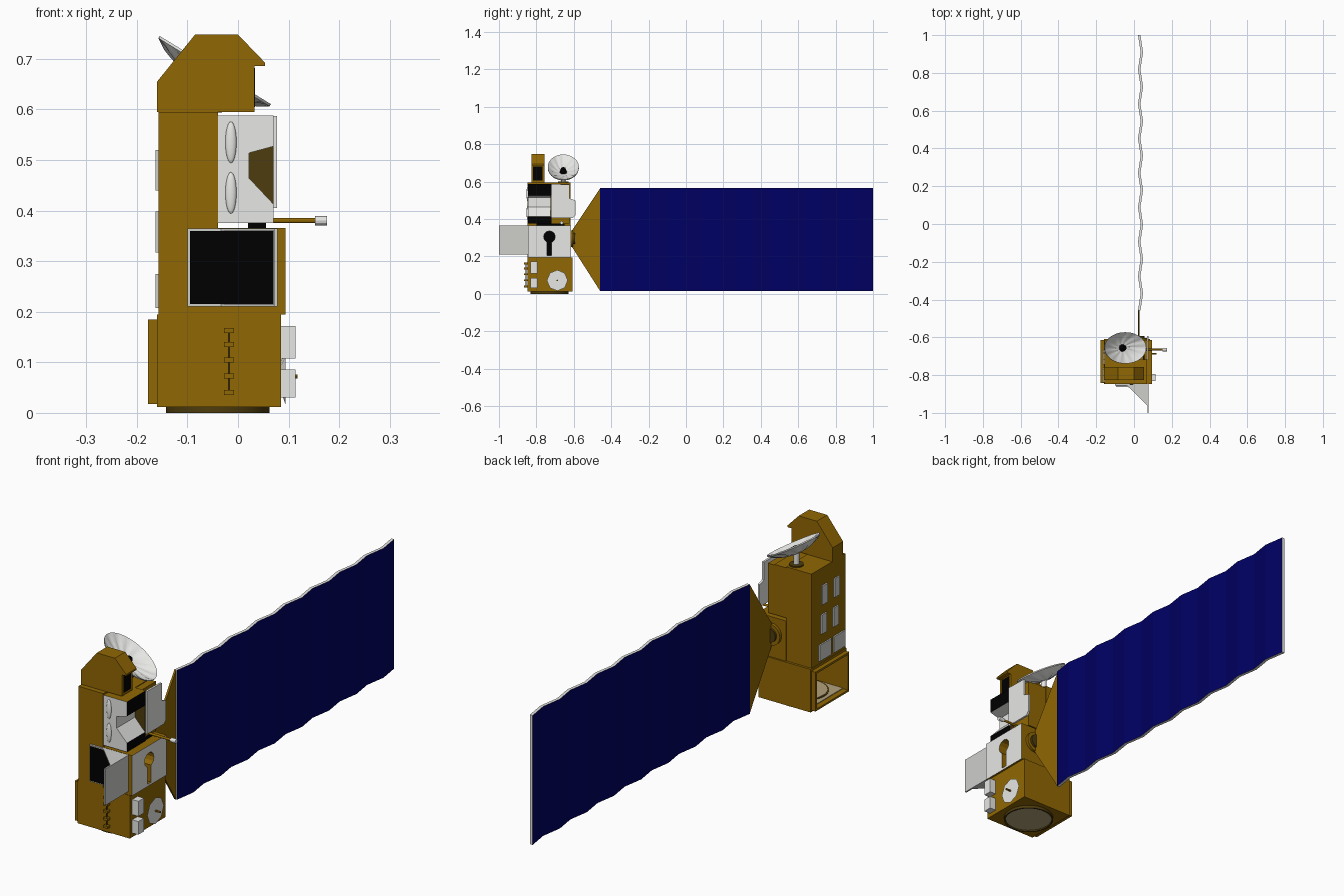
import bpy, bmesh, math
from mathutils import Vector, Matrix

if "Cube" in bpy.data.objects:
    bpy.data.objects.remove(bpy.data.objects["Cube"])


def material(name, *rgb):
    m = bpy.data.materials.new(name)
    m.diffuse_color = (*rgb, 1)
    m.use_nodes = True
    m.node_tree.nodes["Principled BSDF"].inputs["Base Color"].default_value = m.diffuse_color
    return m


GOLD = material("gold foil", .28, .135, .001)
WHITE = material("white paint", .8, .8, .78)
GREY = material("light grey", .62, .62, .6)
TAN = material("tan", .45, .36, .2)
BLACK = material("black", 0, 0, 0)
NAVY = material("navy cells", 0, 0, .125)
OLIVE = material("dark olive", .075, .045, .004)


def finish(name, bm, *mats, rule=None, smooth=False):
    bmesh.ops.recalc_face_normals(bm, faces=bm.faces[:])
    for f in bm.faces:
        if rule:
            f.material_index = rule(f)
    me = bpy.data.meshes.new(name)
    bm.to_mesh(me)
    bm.free()
    for m in mats:
        me.materials.append(m)
    ob = bpy.data.objects.new(name, me)
    bpy.context.collection.objects.link(ob)
    if smooth:
        bpy.ops.object.select_all(action='DESELECT')
        ob.select_set(True)
        bpy.context.view_layer.objects.active = ob
        bpy.ops.object.shade_smooth_by_angle()
    return ob


def prism(name, pts, axis, a, b, *mats, rule=None):
    """Extrude a 2D outline along x (outline yz), y (outline xz) or z (outline xy)."""
    bm = bmesh.new()
    place = {'x': lambda p, t: (t, *p), 'y': lambda p, t: (p[0], t, p[1]), 'z': lambda p, t: (*p, t)}[axis]
    lo = [bm.verts.new(place(p, a)) for p in pts]
    hi = [bm.verts.new(place(p, b)) for p in pts]
    bm.faces.new(lo)
    bm.faces.new(hi)
    n = len(pts)
    for i in range(n):
        bm.faces.new((lo[i], lo[(i + 1) % n], hi[(i + 1) % n], hi[i]))
    return finish(name, bm, *mats, rule=rule)


def box(name, x, y, z, *mats, rule=None):
    return prism(name, [(x[0], y[0]), (x[1], y[0]), (x[1], y[1]), (x[0], y[1])], 'z', *z, *mats, rule=rule)


def rod(name, p, q, r, mat, r2=None, sides=24):
    p, q = Vector(p), Vector(q)
    bm = bmesh.new()
    turn = (q - p).to_track_quat('Z', 'Y').to_matrix().to_4x4()
    bmesh.ops.create_cone(bm, cap_ends=True, segments=sides, radius1=r, radius2=r if r2 is None else r2,
                          depth=(q - p).length, matrix=Matrix.Translation((p + q) / 2) @ turn)
    return finish(name, bm, mat, smooth=sides > 12)


def cut(ob, cutter):
    mod = ob.modifiers.new("cut", 'BOOLEAN')
    mod.object, mod.solver = cutter, 'EXACT'
    bpy.context.view_layer.update()
    ev = ob.evaluated_get(bpy.context.evaluated_depsgraph_get())
    me = bpy.data.meshes.new_from_object(ev)
    ob.modifiers.clear()
    ob.data = me
    bpy.data.objects.remove(cutter)


# Base module: hollow, open on the left side, with a raised rim
base = box("base", (-.16, .085), (-.848, -.608), (.012, .195), GOLD)
cut(base, box("cutter", (-.3, .07), (-.833, -.624), (.026, .176), GOLD))
rim = box("base_rim", (-.178, -.16), (-.842, -.615), (.018, .185), GOLD)
cut(rim, box("cutter", (-.3, .07), (-.833, -.624), (.026, .176), GOLD))
box("base_floor", (-.155, .07), (-.833, -.624), (.026, .029), TAN)
rod("floor_ring", (-.04, -.73, .029), (-.04, -.73, .031), .1, OLIVE, sides=32)
rod("floor_ring_centre", (-.04, -.73, .03), (-.04, -.73, .032), .093, TAN, sides=32)
adapter = rod("adapter_ring", (-.04, -.73, 0), (-.04, -.73, .013), .102, OLIVE, sides=40)
cut(adapter, rod("cutter", (-.04, -.73, -.01), (-.04, -.73, .02), .096, OLIVE, sides=40))
rod("adapter_disc", (-.04, -.73, .006), (-.04, -.73, .013), .097, TAN, sides=40)

# Front hinge stack
for i, z in enumerate((.04, .073, .105, .135, .163)):
    box(f"hinge_{i}", (-.028, -.008), (-.866, -.848), (z - .005, z + .005), GOLD)
box("hinge_pole", (-.02, -.016), (-.858, -.854), (.035, .168), OLIVE)

# White electronics boxes and small octagonal antenna on the right side
for z in ((.03, .086), (.108, .172)):
    box("side_box", (.085, .114), (-.832, -.795), z, WHITE)
rod("small_antenna", (.085, -.688, .072), (.094, -.688, .072), .03, WHITE, r2=.056, sides=8)
rod("small_antenna_pin", (.09, -.688, .072), (.118, -.688, .072), .004, GOLD, sides=8)

# Main column with windows on its left face
box("column", (-.157, -.04), (-.848, -.618), (.195, .595), GOLD)
for z, spans in (((.44, .52), ((-.72, -.685), (-.802, -.767))),
                 ((.317, .398), ((-.715, -.68), (-.795, -.76))),
                 ((.207, .275), ((-.745, -.666), (-.838, -.762)))):
    for y in spans:
        box("window", (-.163, -.157), y, z, GREY)

# Lower instrument: gold block, white right face, keyhole recess
block = box("lower_instrument", (-.04, .094), (-.846, -.615), (.195, .366), GOLD)
for cutter in (rod("cutter", (.04, -.73, .305), (.2, -.73, .305), .031, GOLD, sides=12),
               box("cutter", (.04, .2), (-.742, -.718), (.205, .3), GOLD)):
    cut(block, cutter)
for m in (WHITE, BLACK):
    block.data.materials.append(m)
for f in block.data.polygons:
    f.material_index = 0 if f.normal.x < .9 else (1 if f.center.x > .09 else 2)

# Front radiator with sunshade: tall side plate plus triangular top and bottom
box("radiator_frame", (-.1, .078), (-.856, -.846), (.21, .365), GREY)
box("radiator_panel", (-.095, .07), (-.859, -.855), (.215, .36), BLACK)
box("shade_side", (.071, .078), (-1, -.85), (.21, .365), GREY)
for z in (.21, .36):
    prism("shade_triangle", [(-.04, -.85), (.075, -.85), (.075, -.965)], 'z', z, z + .005, GREY)


def scoop_colour(f):  # white outside, black right faces and underside, gold top
    if f.normal.z > .98:
        return 2
    return int(f.normal.x > .9 and f.calc_center_median().x > .05 or f.normal.z < -.98)


# Upper instrument: white scoop block beside a gold block
prism("scoop_block", [(-.04, .375), (.07, .375), (.07, .413), (.022, .464), (.022, .514), (.07, .527),
                      (.07, .588), (-.04, .588)], 'y', -.846, -.72, WHITE, BLACK, GOLD, rule=scoop_colour)
box("upper_rear_block", (-.04, .05), (-.72, -.622), (.375, .585), GOLD)
box("scoop_rear_wall", (.02, .07), (-.724, -.718), (.376, .587), OLIVE)
box("instrument_gap", (.02, .055), (-.80, -.65), (.364, .377), BLACK)
prism("side_shield", [(-.72, .405), (-.605, .405), (-.592, .42), (-.592, .5), (-.622, .51), (-.622, .585),
                      (-.72, .587)], 'x', .068, .077, WHITE)
for z in (.435, .535):
    bm = bmesh.new()
    bmesh.ops.create_uvsphere(bm, u_segments=20, v_segments=12, radius=1,
                              matrix=Matrix.Translation((-.014, -.846, z)) @ Matrix.Diagonal((.011, .007, .041, 1)))
    finish("oval_cover", bm, WHITE, smooth=True)

# Short boom
rod("boom", (.03, -.665, .38), (.155, -.665, .38), .005, GOLD, sides=12)
rod("boom_tip", (.152, -.665, .38), (.176, -.665, .38), .009, WHITE, sides=12)

# Top hood with a dark opening on the right
prism("hood", [(-.16, .595), (-.16, .655), (-.085, .748), (0, .748), (.053, .693), (.053, .686), (.033, .686),
               (.033, .595)], 'y', -.827, -.757, GOLD)
box("hood_opening", (.03, .0336), (-.817, -.767), (.605, .682), BLACK)

# Oval crinkled dish: upper and lower shells lofted from rings, tilted to the right
bm = bmesh.new()
N, RINGS = 48, 6


def dish_ring(t, drop):
    ring = []
    for i in range(N):
        a = 2 * math.pi * i / N
        h = .034 * (t * t - 1) + .004 * t * math.cos(12 * a + 4 * t) * (t < 1) - drop
        ring.append(bm.verts.new((.129 * t * math.cos(a), .083 * t * math.sin(a), h)))
    return ring


rings = [dish_ring(k / RINGS, 0) for k in range(1, RINGS + 1)]
rings += [dish_ring(k / RINGS, .005) for k in range(RINGS, 0, -1)]
for r0, r1 in zip(rings, rings[1:]):
    for i in range(N):
        j = (i + 1) % N
        bm.faces.new((r0[i], r0[j], r1[j], r1[i]))
bm.faces.new(rings[0])
bm.faces.new(rings[-1])
tilt = Matrix.Translation((-.045, -.656, .678)) @ Matrix.Rotation(math.radians(31.5), 4, 'Y')
bm.transform(tilt)
finish("dish", bm, WHITE, smooth=True)
rod("dish_feed", tilt @ Vector((0, 0, -.034)), tilt @ Vector((0, 0, -.008)), .02, BLACK, r2=.012, sides=12)
rod("dish_mast", (-.06, -.656, .59), (-.06, -.656, .655), .011, WHITE)
rod("dish_mast_foot", (-.06, -.656, .594), (-.06, -.656, .6), .028, OLIVE)
box("top_deck", (-.157, .02), (-.755, -.622), (.58, .588), GOLD)

# Solar wing: zigzag profile, navy on both broad faces, pale edges
SEG, Y0 = 16, -.459
zig = [(.027 + .014 * (i % 2), Y0 + (1 - Y0) * i / SEG) for i in range(SEG + 1)]
outline = [(x - .006, y) for x, y in zig] + [(x + .007, y) for x, y in reversed(zig)]
prism("solar_wing", outline, 'z', .015, .565, NAVY, WHITE, rule=lambda f: int(abs(f.normal.x) < .5))

# Wing yoke and its drive hub
prism("wing_yoke", [(-.612, .255), (-.459, .015), (-.459, .565), (-.612, .335)], 'x', .022, .03, GOLD)
rod("drive_hub", (.026, -.617, .295), (.026, -.603, .295), .045, GOLD)
rod("drive_hub_cap", (.026, -.605, .295), (.026, -.594, .295), .03, OLIVE)
